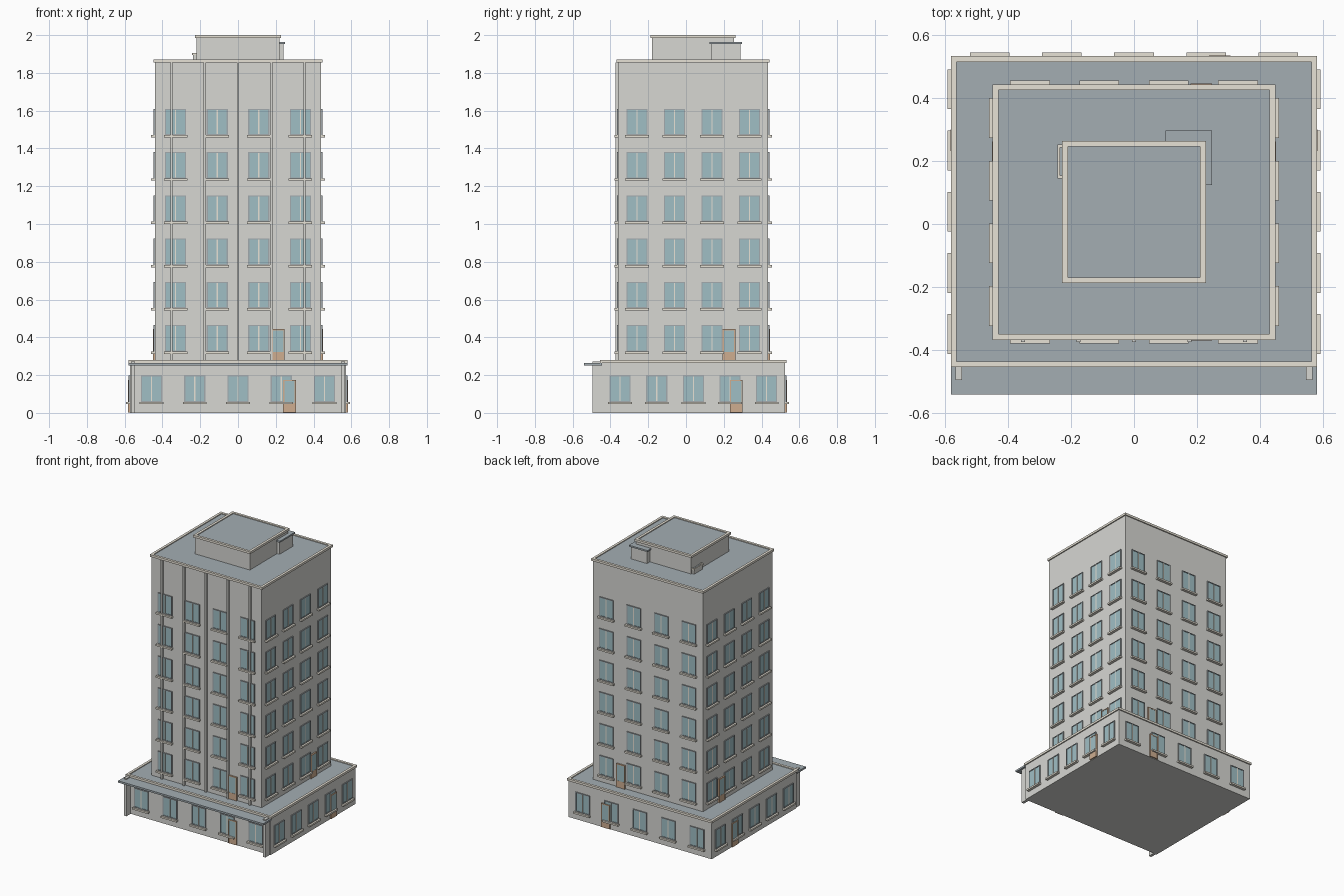
import bpy, bmesh
from mathutils import Matrix, Vector

if "Cube" in bpy.data.objects:
    bpy.data.objects.remove(bpy.data.objects["Cube"])

COLORS = {
    "wall": (0.68, 0.68, 0.65, 1), "trim": (0.80, 0.76, 0.67, 1),
    "roof": (0.37, 0.42, 0.45, 1), "glass": (0.35, 0.52, 0.56, 1),
    "frame": (0.36, 0.40, 0.42, 1), "wood": (0.62, 0.42, 0.28, 1),
}
mats = {}
for key, col in COLORS.items():
    mats[key] = bpy.data.materials.new(key)
    mats[key].diffuse_color = col


def box(bm, x0, x1, y0, y1, z0, z1, m=Matrix()):
    """Add an axis-aligned box, placed by matrix m."""
    t = (Matrix.Translation(((x0 + x1) / 2, (y0 + y1) / 2, (z0 + z1) / 2))
         @ Matrix.Diagonal((x1 - x0, y1 - y0, z1 - z0, 1)))
    bmesh.ops.create_cube(bm, size=1, matrix=m @ t)


def finish(bm, name, mat):
    me = bpy.data.meshes.new(name)
    bm.to_mesh(me)
    bm.free()
    me.materials.append(mats[mat])
    ob = bpy.data.objects.new(name, me)
    bpy.context.collection.objects.link(ob)


def boxes(name, mat, *dims):
    bm = bmesh.new()
    for d in dims:
        box(bm, *d)
    finish(bm, name, mat)


def block(name, x0, x1, y0, y1, z0, z1, lip=0.008, w=0.018, h=0.016):
    """Wall volume with a coping ring and a sunken roof sheet."""
    boxes(name + "_walls", "wall", (x0, x1, y0, y1, z0, z1 - h))
    a, b, c, d = x0 - lip, x1 + lip, y0 - lip, y1 + lip
    zb = z1 - h
    boxes(name + "_coping", "trim",
          (a, b, c, c + w, zb, z1), (a, b, d - w, d, zb, z1),
          (a, a + w, c + w, d - w, zb, z1), (b - w, b, c + w, d - w, zb, z1))
    boxes(name + "_roof", "roof", (a + w, b - w, c + w, d - w, zb, z1 - 0.006))


def facades(name, hx, hy, cy, n, rows, door_z, door_x, door_y):
    """Windows, sills and one door on each of the four sides."""
    W, H = 0.112, 0.14
    parts = {k: bmesh.new() for k in ("glass", "frames", "mullions", "sills",
                                      "doors", "door_glass")}
    c = Vector((0, cy, 0))
    # local frame of each side: u along the wall, -y pointing outwards
    sides = [((1, 0, 0), (0, 1, 0), hy, hx, door_x),
             ((1, 0, 0), (0, -1, 0), hy, hx, door_x),
             ((0, 1, 0), (1, 0, 0), hx, hy, door_y - cy),
             ((0, 1, 0), (-1, 0, 0), hx, hy, door_y - cy)]
    for u, v, dist, half, door in sides:
        m = Matrix((u, v, (0, 0, 1))).transposed().to_4x4()
        m.translation = c - Vector(v) * dist

        def put(part, *d):
            box(parts[part], *d, m)

        for i in range(n):
            x = -half + (i + 0.5) * 2 * half / n
            for z in rows:
                a, b, t = x - W / 2, x + W / 2, 0.006
                put("glass", a + t, b - t, -0.004, 0.002, z + t, z + H - t)
                put("frames", a, a + t, -0.007, 0.002, z, z + H)
                put("frames", b - t, b, -0.007, 0.002, z, z + H)
                put("frames", a + t, b - t, -0.007, 0.002, z + H - t, z + H)
                put("frames", a + t, b - t, -0.007, 0.002, z, z + t)
                put("mullions", x - 0.003, x + 0.003, -0.007, 0.002, z + t, z + H - t)
                put("sills", x - 0.063, x + 0.063, -0.02, 0.002, z - 0.012, z)
        # door: wooden frame, lower panel, tall glass light
        a, b, zt, t = door - 0.034, door + 0.034, door_z + 0.172, 0.007
        put("doors", a, a + t, -0.01, 0.002, door_z, zt)
        put("doors", b - t, b, -0.01, 0.002, door_z, zt)
        put("doors", a + t, b - t, -0.01, 0.002, zt - t, zt)
        put("doors", a + t, b - t, -0.0095, 0.002, door_z, door_z + 0.05)
        put("door_glass", a + t, b - t, -0.0085, 0.002, door_z + 0.05, zt - t)
    for k, mat in zip(parts, ("glass", "frame", "trim", "trim", "wood", "glass")):
        bm = parts[k]
        bmesh.ops.recalc_face_normals(bm, faces=bm.faces)
        finish(bm, name + "_" + k, mat)


# main volumes
CY = 0.038
block("podium", -0.572, 0.572, -0.446, 0.524, 0, 0.28)
block("tower", -0.44, 0.44, CY - 0.397, CY + 0.397, 0.27, 1.87)
block("penthouse", -0.22, 0.22, CY - 0.217, CY + 0.217, 1.86, 2.0)
block("roof_hatch", -0.238, -0.215, 0.15, 0.247, 1.86, 1.905, 0.005, 0.009, 0.01)

# stair head beside the penthouse
boxes("stair_head", "wall", (0.11, 0.24, 0.132, 0.288, 1.86, 1.953))
boxes("stair_head_roof", "roof", (0.10, 0.248, 0.124, 0.297, 1.953, 1.964))

# front canopy and its end piers
boxes("canopy", "roof", (-0.58, 0.58, -0.54, -0.446, 0.252, 0.265))
boxes("canopy_piers", "wall", *[(s * 0.556 - 0.01, s * 0.556 + 0.01, -0.495, -0.446, 0, 0.272)
                                for s in (-1, 1)])

# vertical ribs on the tower front
boxes("front_ribs", "wall", *[(x - 0.006, x + 0.006, CY - 0.412, CY - 0.395, 0.27, 1.854)
                              for x in (-0.352, -0.176, 0, 0.176, 0.352)])

facades("podium", 0.572, 0.485, 0.039, 5, [0.058], 0.003, 0.272, 0.266)
facades("tower", 0.44, 0.397, CY, 4, [0.325 + 0.229 * i for i in range(6)],
        0.272, 0.213, 0.227)

for m in bpy.data.materials:
    if m.users and not m.is_grease_pencil:
        m.use_nodes = True
        m.node_tree.nodes["Principled BSDF"].inputs["Base Color"].default_value = m.diffuse_color
